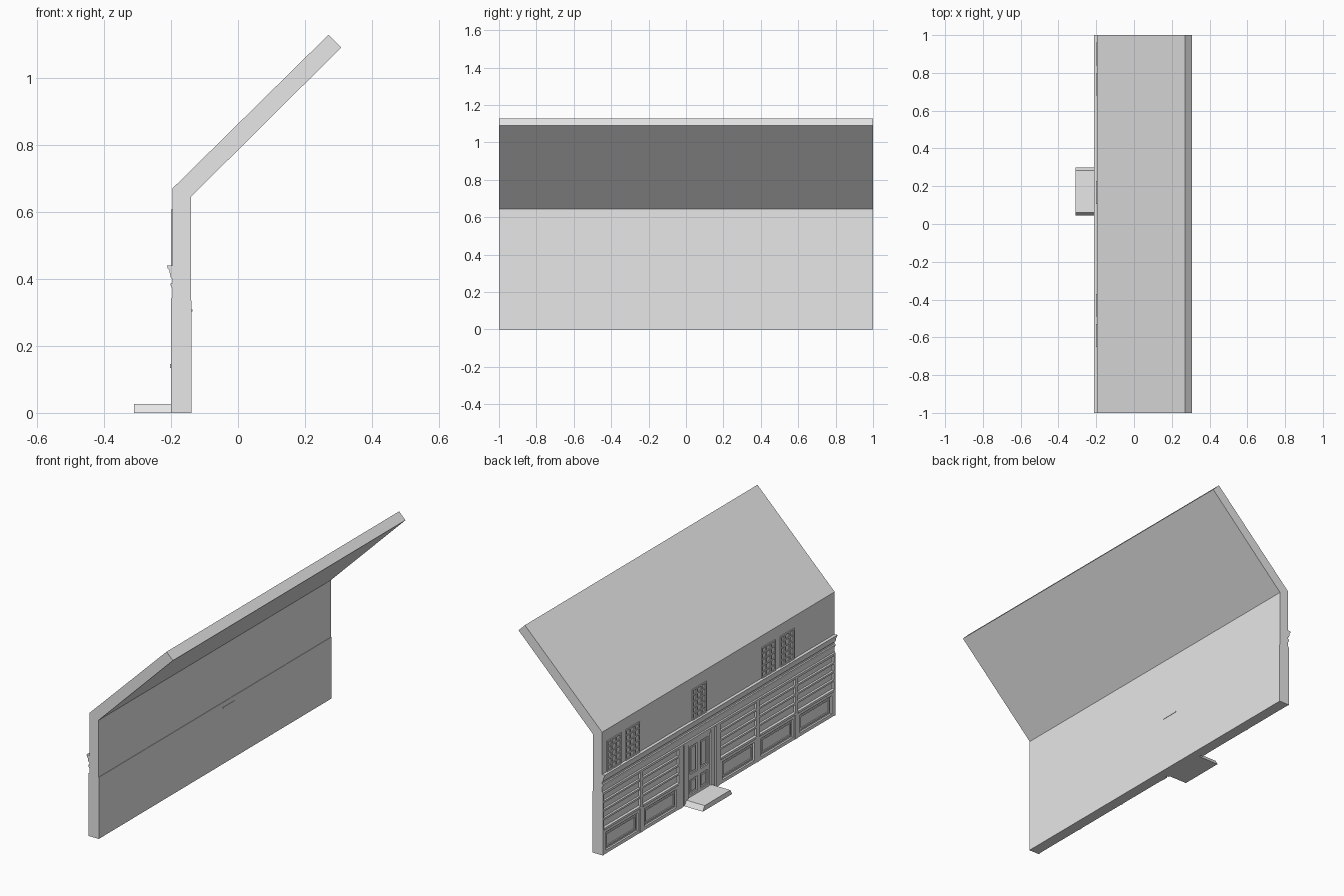
import bpy, bmesh

cube = bpy.data.objects.get("Cube")
if cube:
    bpy.data.objects.remove(cube, do_unlink=True)

grey = bpy.data.materials.new("plain_grey")
grey.use_nodes = True
grey.diffuse_color = (0.8, 0.8, 0.8, 1)
grey.node_tree.nodes["Principled BSDF"].inputs["Base Color"].default_value = (0.8, 0.8, 0.8, 1)

WALL, PANE, FRAME = -0.195, -0.188, -0.2   # facade depths along x
BAY = 1 / 3


def finish(name, bm):
    bmesh.ops.recalc_face_normals(bm, faces=bm.faces)
    mesh = bpy.data.meshes.new(name)
    bm.to_mesh(mesh)
    bm.free()
    mesh.materials.append(grey)
    obj = bpy.data.objects.new(name, mesh)
    bpy.context.collection.objects.link(obj)
    return obj


def prism(name, profile, y0=-1, y1=1):
    """Extrude an (x, z) profile along y."""
    bm = bmesh.new()
    face = bm.faces.new([bm.verts.new((x, y0, z)) for x, z in profile])
    out = bmesh.ops.extrude_face_region(bm, geom=[face])
    for v in out["geom"]:
        if isinstance(v, bmesh.types.BMVert):
            v.co.y = y1
    return finish(name, bm)


def box(bm, x0, x1, y0, y1, z0, z1):
    verts = bmesh.ops.create_cube(bm, size=1)["verts"]
    for v in verts:
        v.co.x = x1 if v.co.x > 0 else x0
        v.co.y = y1 if v.co.y > 0 else y0
        v.co.z = z1 if v.co.z > 0 else z0
    return verts


def frame(bm, y0, y1, z0, z1, w, x0=FRAME, x1=PANE):
    """Rectangular border made of two stiles and two rails."""
    for a in (y0, y1 - w):
        box(bm, x0, x1, a, a + w, z0, z1)
    for a in (z0, z1 - w):
        box(bm, x0, x1, y0 + w, y1 - w, a, a + w)


# Wall and leaning roof slab, thicker lower wall set back at the front
prism("upper_wall_and_roof", [(WALL, 0.335), (WALL, 0.67), (0.27, 1.128),
                              (0.308, 1.09), (-0.14, 0.645), (-0.14, 0.335)])
prism("lower_wall", [(PANE, 0), (PANE, 0.335), (-0.138, 0.335), (-0.138, 0)])

# Mouldings above the shop front
prism("cornice", [(WALL, 0.44), (-0.212, 0.44), (-0.21, 0.432), (-0.205, 0.425),
                  (-0.201, 0.405), (-0.197, 0.4), (WALL, 0.4)])
prism("upper_fascia_bead", [(WALL, 0.388), (-0.201, 0.386), (-0.201, 0.38), (WALL, 0.37)])
prism("lower_fascia_bead", [(-0.19, 0.35), (FRAME, 0.34), (FRAME, 0.332), (-0.19, 0.332)])

# Shop bays: posts, barred window, sill and framed stall panel
bm = bmesh.new()
for i in (0, 1, 2, 4, 5):
    y0, y1 = -1 + i * BAY, -1 + (i + 1) * BAY
    for a in (y0, y1 - 0.011):
        box(bm, FRAME, PANE, a, a + 0.011, 0, 0.335)
    a, b = y0 + 0.011, y1 - 0.011
    box(bm, -0.203, PANE, a, b, 0.134, 0.146)
    for k in range(1, 4):
        z = 0.146 + k * 0.047
        box(bm, -0.199, PANE, a, b, z - 0.005, z + 0.005)
    box(bm, -0.197, PANE, a, b, 0.325, 0.335)
    frame(bm, a, b, 0, 0.134, 0.018, -0.198)
    frame(bm, a + 0.028, b - 0.028, 0.028, 0.106, 0.008, -0.193)
finish("shop_bays", bm)

# Door surround with double posts
bm = bmesh.new()
for a, b in ((0, 0.024), (0.036, 0.07), (0.263, 0.297), (0.309, BAY)):
    box(bm, FRAME, PANE, a, b, 0, 0.335)
box(bm, -0.198, PANE, 0.07, 0.263, 0.315, 0.335)
finish("door_surround", bm)

# Door with two tall and two short panels
bm = bmesh.new()
for z0, z1 in ((0.027, 0.135), (0.135, 0.315)):
    for y0 in (0.076, BAY / 2):
        frame(bm, y0, y0 + 0.09, z0, z1, 0.014, -0.195)
        box(bm, -0.192, PANE, y0 + 0.026, y0 + 0.064, z0 + 0.026, z1 - 0.026)
finish("door", bm)

# Thin edge showing through the back of the wall
bm = bmesh.new()
box(bm, -0.15, -0.136, 0.07, 0.17, 0.302, 0.308)
finish("door_back_edge", bm)

# Upper windows with glazing bars
bm = bmesh.new()
for mid in (0.9, 0.74, BAY / 2, -0.43, -0.59):
    y0, y1, z0, z1 = mid - 0.06, mid + 0.06, 0.44, 0.607
    frame(bm, y0, y1, z0, z1, 0.008, FRAME, WALL)
    for k in (1, 2):
        y = y0 + k * 0.04
        box(bm, -0.199, WALL, y - 0.004, y + 0.004, z0, z1)
    for k in range(1, 5):
        z = z0 + k * (z1 - z0) / 5
        box(bm, -0.199, WALL, y0, y1, z - 0.004, z + 0.004)
finish("upper_windows", bm)

# Doorstep with tapered ends
bm = bmesh.new()
for v in box(bm, -0.31, PANE, 0.045, 0.298, 0, 0.027):
    if v.co.z > 0.01:
        v.co.y += 0.016 if v.co.y < 0.1 else -0.016
finish("doorstep", bm)
